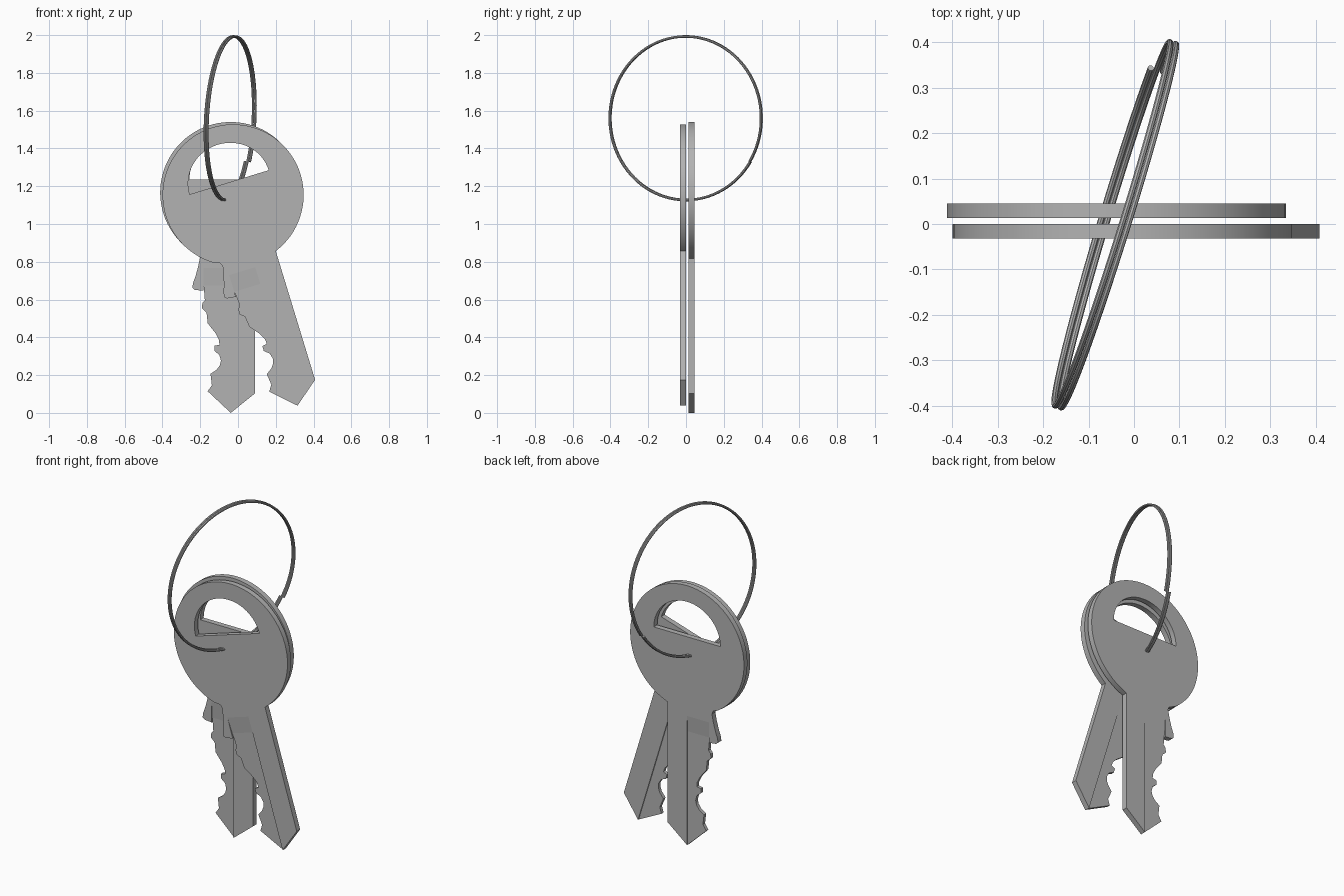
import bpy, bmesh
from math import sin, cos, pi, radians, atan2
from mathutils import Vector

cube = bpy.data.objects.get("Cube")
if cube:
    bpy.data.objects.remove(cube, do_unlink=True)

# One grey metal for everything
metal = bpy.data.materials.new("grey metal")
metal.use_nodes = True
grey = (0.45, 0.45, 0.45, 1)
metal.diffuse_color = grey
metal.node_tree.nodes["Principled BSDF"].inputs["Base Color"].default_value = grey

HALF = 0.016        # half thickness of a key
BIT_HALF = 0.010    # half thickness of the toothed side
HEAD = 0.3735       # head radius
TIP = -1.1665
RAMP_TOP, RAMP_END, STEP_X = -0.40, -0.50, -0.144


def add_object(name, mesh, smooth=True):
    obj = bpy.data.objects.new(name, mesh)
    bpy.context.collection.objects.link(obj)
    mesh.materials.clear()
    mesh.materials.append(metal)
    if smooth:
        bpy.ops.object.select_all(action='DESELECT')
        obj.select_set(True)
        bpy.context.view_layer.objects.active = obj
        bpy.ops.object.shade_smooth_by_angle(angle=radians(30))
    return obj


def curve_mesh(curve):
    """Turn a curve into a clean mesh."""
    temp = bpy.data.objects.new("temp", curve)
    bpy.context.collection.objects.link(temp)
    graph = bpy.context.evaluated_depsgraph_get()
    mesh = bpy.data.meshes.new_from_object(temp.evaluated_get(graph))
    bpy.data.objects.remove(temp, do_unlink=True)
    bm = bmesh.new()
    bm.from_mesh(mesh)
    bmesh.ops.remove_doubles(bm, verts=bm.verts, dist=1e-5)
    bmesh.ops.recalc_face_normals(bm, faces=bm.faces)
    bm.to_mesh(mesh)
    bm.free()
    return mesh


def plate(outlines, half):
    """Flat plate from closed outlines; inner ones become holes."""
    curve = bpy.data.curves.new("plate", 'CURVE')
    curve.dimensions = '2D'
    curve.fill_mode = 'BOTH'
    curve.extrude = half
    for points in outlines:
        spline = curve.splines.new('POLY')
        spline.points.add(len(points) - 1)
        for p, (x, y) in zip(spline.points, points):
            p.co = (x, y, 0, 1)
        spline.use_cyclic_u = True
    return curve_mesh(curve)


# Key profile, relative to the head centre
shoulder = [(STEP_X, RAMP_TOP), (STEP_X, -0.52), (-0.19, -0.515), (-0.203, -0.505),
            (-0.2, -0.48), (-0.187, -0.445), (-0.172, -0.39), (-0.163, -0.345),
            (-0.172, -0.325)]
blade = [(0.129, -1.063), (0, TIP), (0, RAMP_TOP)]
teeth = [(0, TIP), (-0.122, -1.052), (-0.1, -1.02), (-0.107, -0.96), (-0.075, -0.938),
         (-0.058, -0.915), (-0.052, -0.89), (-0.06, -0.86), (-0.086, -0.838),
         (-0.086, -0.811), (-0.06, -0.806), (-0.062, -0.78), (-0.08, -0.745),
         (-0.122, -0.692), (-0.128, -0.636), (-0.153, -0.613), (-0.15, -0.585),
         (-0.137, -0.57), (-0.141, -0.52), (STEP_X, RAMP_TOP), (0, RAMP_TOP)]
start = atan2(-0.31, -0.208) + 2 * pi
end = atan2(-0.35, 0.129)
arc = [(HEAD * cos(a), HEAD * sin(a))
       for a in (start + (end - start) * i / 72 for i in range(73))]
hole = [(0.2185 * cos(pi * i / 32), 0.07 + 0.208 * sin(pi * i / 32)) for i in range(33)]


def ramp_mesh():
    """Wedge easing the full thickness down to the toothed side."""
    bm = bmesh.new()
    bmesh.ops.create_cube(bm, size=2)
    for v in bm.verts:
        top = v.co.y > 0
        v.co = (0 if v.co.x > 0 else STEP_X, RAMP_TOP if top else RAMP_END,
                v.co.z * (HALF if top else BIT_HALF - 0.0005))
    mesh = bpy.data.meshes.new("ramp")
    bm.to_mesh(mesh)
    bm.free()
    return mesh


def build_key(name, location, tilt):
    parts = {"body": plate([arc + blade + shoulder, hole], HALF),
             "toothed_edge": plate([teeth], BIT_HALF),
             "ramp": ramp_mesh()}
    for part, mesh in parts.items():
        obj = add_object(f"{name}_{part}", mesh)
        obj.location = location
        obj.rotation_euler = (pi / 2, -radians(tilt), 0)


build_key("back_key", (-0.0385, 0.029, 1.1665), 0)
build_key("front_key", (-0.026, -0.016, 1.154), 17)

# Split ring: two touching turns of wire, leaning and turned
WIRE, TURN = 0.0068, 96
across = Vector((0.292, 0.956, 0))
up = Vector((0.048, 0, 1))
axis = across.cross(up).normalized()
centre = Vector((-0.043, -0.001, 1.56))
curve = bpy.data.curves.new("wire", 'CURVE')
curve.dimensions = '3D'
curve.bevel_depth = WIRE
curve.bevel_resolution = 2
curve.use_fill_caps = True
spline = curve.splines.new('POLY')
spline.points.add(2 * TURN)
for i, p in enumerate(spline.points):
    a = radians(-32) - 2 * pi * i / TURN
    shift = (i / TURN - 1) * 2 * WIRE
    p.co = (*(centre + across * 0.42 * cos(a) + up * 0.433 * sin(a) + axis * shift), 1)
add_object("split_ring", curve_mesh(curve))
